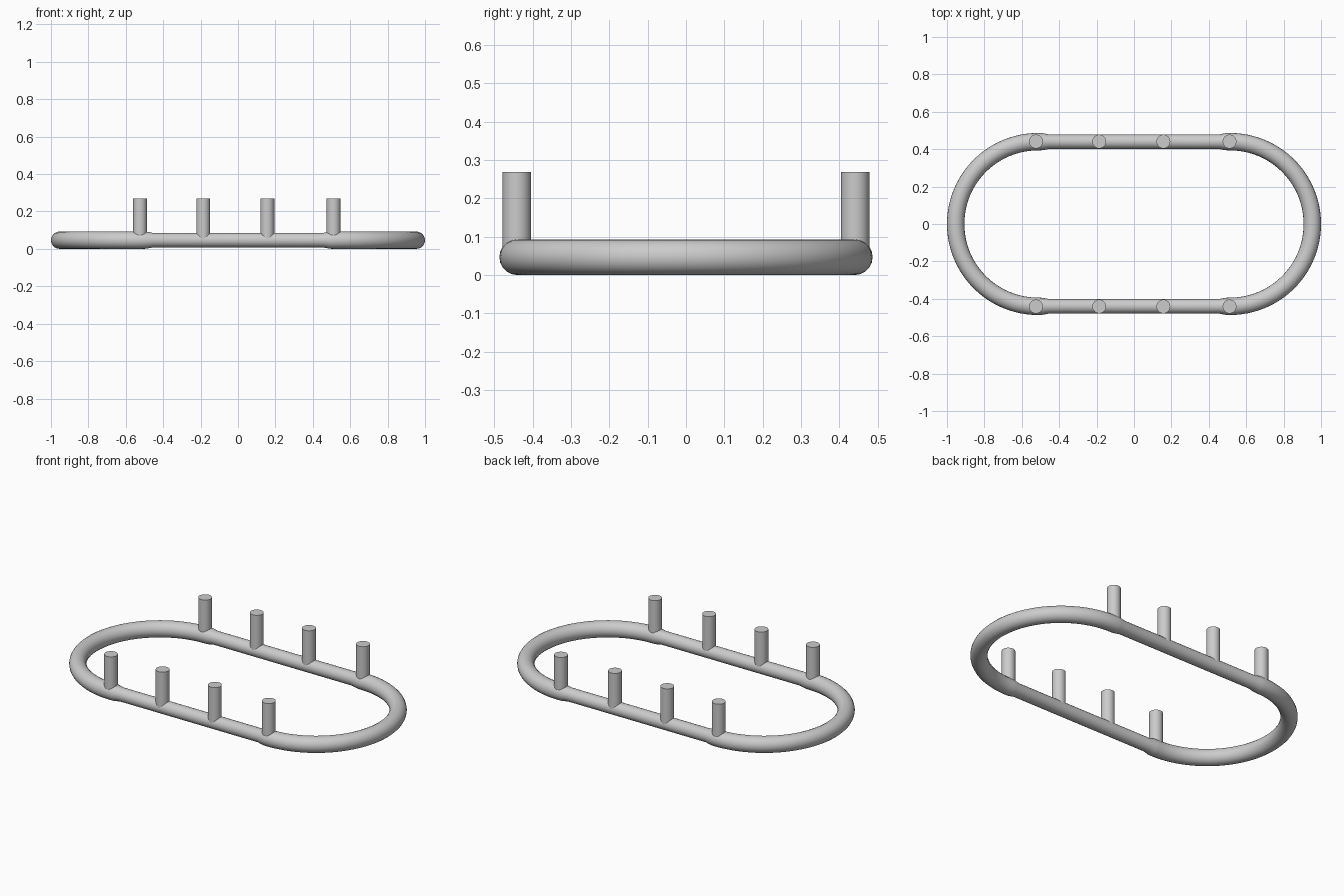
import bpy
from math import pi, cos, sin

if "Cube" in bpy.data.objects:
    bpy.data.objects.remove(bpy.data.objects["Cube"])

R, CX, CZ = 0.44, 0.5135, 0.0465   # end bend radius, bend centre x, tube height
THICK, THIN = 0.0465, 0.039        # tube radius on bends and on straights
SEG = 48


def smooth(obj):
    bpy.ops.object.select_all(action='DESELECT')
    obj.select_set(True)
    bpy.context.view_layer.objects.active = obj
    if obj.type == 'CURVE':
        bpy.ops.object.convert(target='MESH')
    bpy.ops.object.shade_smooth_by_angle(angle=0.6)


# Oval tube path: two thick half-circle bends tapering into thinner straights
path = []
for side in (1, -1):
    path.append((side * 0.455, -side * R, THIN))
    path.append((side * 0.49, -side * R, THICK - 0.001))
    for i in range(SEG + 1):
        a = -pi / 2 + pi * i / SEG
        path.append((side * (CX + R * cos(a)), side * R * sin(a), THICK))
    path.append((side * 0.49, side * R, THICK - 0.001))
    path.append((side * 0.455, side * R, THIN))

curve = bpy.data.curves.new("oval_tube", 'CURVE')
curve.dimensions = '3D'
curve.twist_mode = 'Z_UP'
curve.bevel_depth = 1.0
curve.bevel_resolution = 8
spline = curve.splines.new('POLY')
spline.points.add(len(path) - 1)
for p, (x, y, r) in zip(spline.points, path):
    p.co = (x, y, CZ, 1)
    p.radius = r
spline.use_cyclic_u = True
tube = bpy.data.objects.new("oval_tube", curve)
bpy.context.collection.objects.link(tube)
smooth(tube)

# Upright pegs, four along each straight
TOP, BASE = 0.268, 0.05
for row, y in (("front", -0.441), ("back", 0.441)):
    for n, x in enumerate((-0.524, -0.186, 0.157, 0.511), 1):
        bpy.ops.mesh.primitive_cylinder_add(
            vertices=32, radius=0.037, depth=TOP - BASE,
            location=(x, y, (TOP + BASE) / 2))
        peg = bpy.context.object
        peg.name = f"{row}_peg_{n}"
        smooth(peg)
